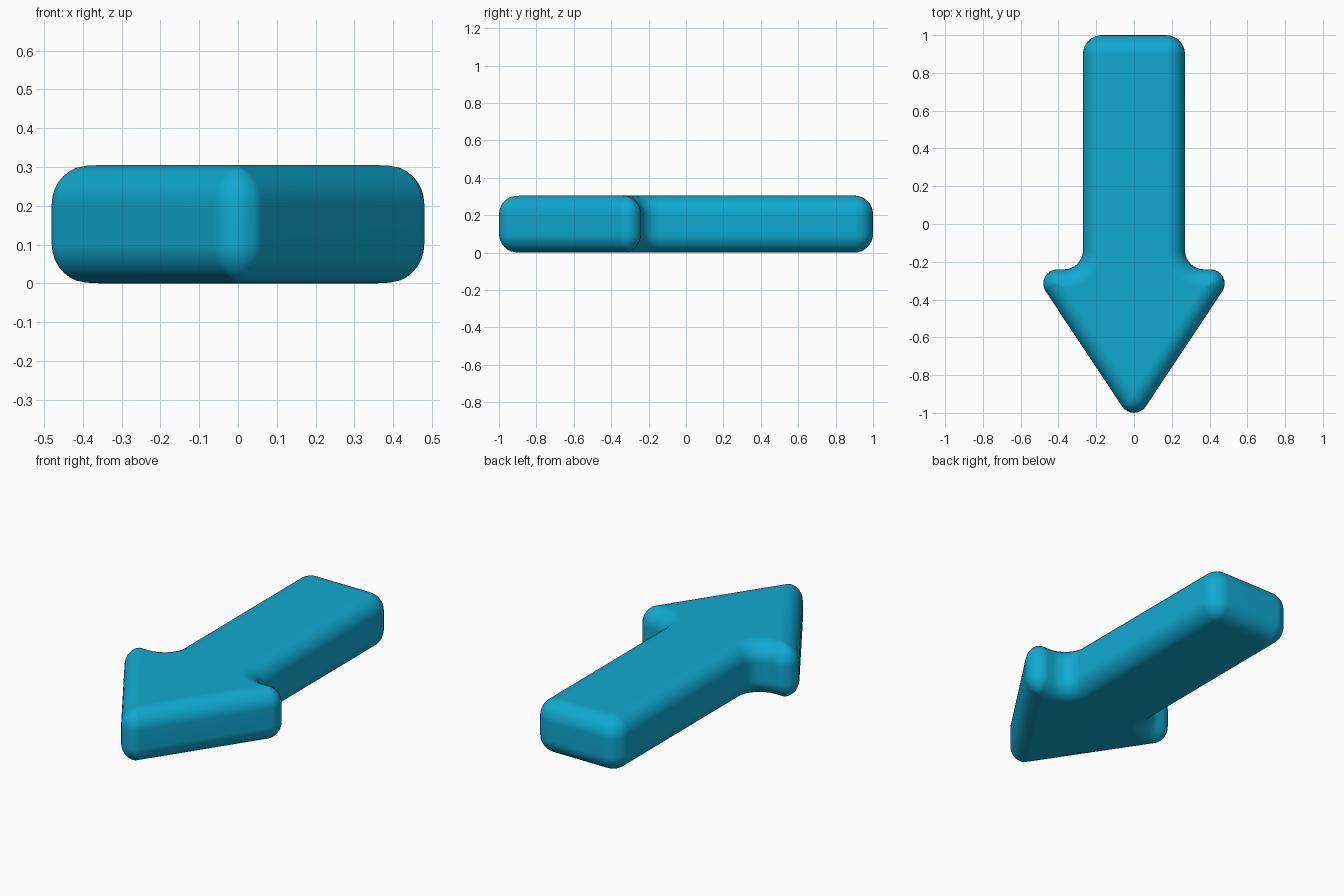
import bpy, bmesh
from math import sin, cos, pi, tan
from mathutils import Vector

if "Cube" in bpy.data.objects:
    bpy.data.objects.remove(bpy.data.objects["Cube"])

HEIGHT, EDGE, SEG, ARC = 0.305, 0.1, 8, 8
# Sharp arrow outline, counter-clockwise: x, y, corner radius
OUTLINE = [(0.27, 1, 0.1), (-0.27, 1, 0.1), (-0.27, -0.24, 0.1), (-0.545, -0.24, 0.075),
           (0, -1.06, 0.075), (0.545, -0.24, 0.075), (0.27, -0.24, 0.1)]


def rounded_outline(inset):
    """Outline moved inwards, with every corner filleted by an arc."""
    ring, n = [], len(OUTLINE)
    for i, (x, y, r) in enumerate(OUTLINE):
        p = Vector((x, y))
        a = (p - Vector(OUTLINE[i - 1][:2])).normalized()
        b = (Vector(OUTLINE[(i + 1) % n][:2]) - p).normalized()
        na, nb = Vector((-a.y, a.x)), Vector((-b.y, b.x))
        miter = (na + nb) / (1 + na.dot(nb))
        turn = a.cross(b)
        if turn > 0:
            radius, side = max(r - inset, 0.004), 1
        else:
            radius, side = r + 0.8 * inset, -1
        centre = p + miter * (inset + side * radius)
        start = -na * side * radius
        angle = na.angle(nb) * side
        for k in range(ARC + 1):
            t = angle * k / ARC
            ring.append(centre + Vector((start.x * cos(t) - start.y * sin(t),
                                         start.x * sin(t) + start.y * cos(t))))
    return ring


# Stack of outlines following a rounded edge at bottom and top
levels = []
for k in range(SEG + 1):
    t = pi / 2 * k / SEG
    levels.append((EDGE * (1 - sin(t)), EDGE * (1 - cos(t))))
levels += [(d, HEIGHT - z) for d, z in reversed(levels)]

bm = bmesh.new()
rings = [[bm.verts.new((p.x, p.y, z)) for p in rounded_outline(d)] for d, z in levels]
for low, high in zip(rings, rings[1:]):
    for i in range(len(low)):
        j = (i + 1) % len(low)
        bm.faces.new((low[i], low[j], high[j], high[i]))
bm.faces.new(rings[0][::-1])
bm.faces.new(rings[-1])
bmesh.ops.recalc_face_normals(bm, faces=bm.faces)

mesh = bpy.data.meshes.new("arrow")
bm.to_mesh(mesh)
bm.free()
arrow = bpy.data.objects.new("arrow", mesh)
bpy.context.collection.objects.link(arrow)

# Blue material and smooth shading
blue = bpy.data.materials.new("blue")
blue.diffuse_color = (0.005, 0.4, 0.64, 1)
blue.use_nodes = True
blue.node_tree.nodes["Principled BSDF"].inputs["Base Color"].default_value = blue.diffuse_color
mesh.materials.append(blue)
bpy.context.view_layer.objects.active = arrow
arrow.select_set(True)
bpy.ops.object.shade_smooth_by_angle(angle=pi / 4)
arrow.modifiers.new("Weighted normals", 'WEIGHTED_NORMAL').keep_sharp = True
